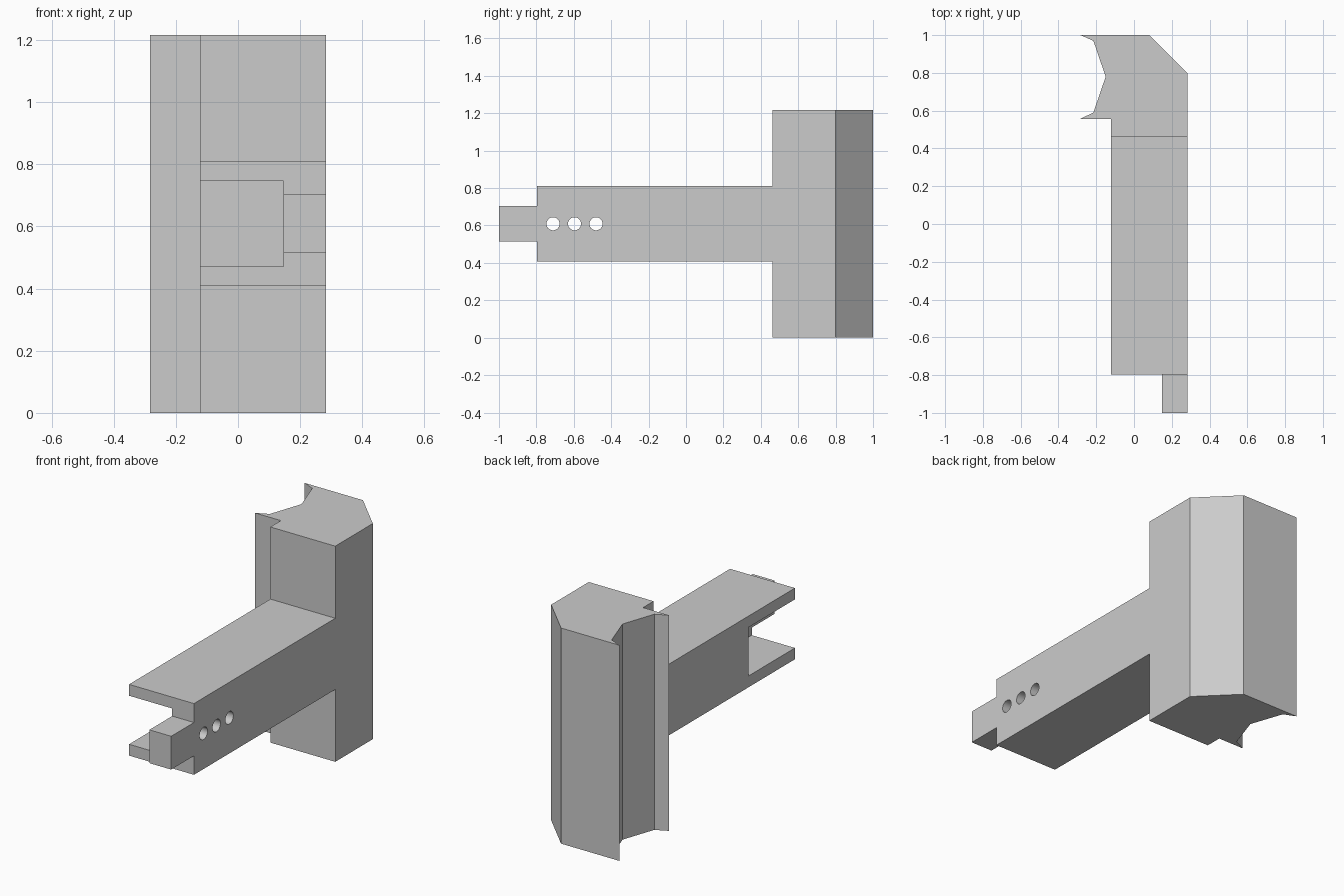
import bpy
import bmesh
from mathutils import Matrix, Vector

cube = bpy.data.objects.get("Cube")
if cube:
    bpy.data.objects.remove(cube, do_unlink=True)

grey = bpy.data.materials.new("light_grey")
grey.use_nodes = True
grey.diffuse_color = (0.6, 0.6, 0.6, 1)
grey.node_tree.nodes["Principled BSDF"].inputs["Base Color"].default_value = (0.6, 0.6, 0.6, 1)


def make_object(name, bm):
    bmesh.ops.recalc_face_normals(bm, faces=bm.faces)
    mesh = bpy.data.meshes.new(name)
    bm.to_mesh(mesh)
    bm.free()
    mesh.materials.append(grey)
    obj = bpy.data.objects.new(name, mesh)
    bpy.context.collection.objects.link(obj)
    return obj


def box(name, low, high):
    low, high = Vector(low), Vector(high)
    bm = bmesh.new()
    bmesh.ops.create_cube(bm, size=1)
    bmesh.ops.scale(bm, vec=high - low, verts=bm.verts)
    bmesh.ops.translate(bm, vec=(low + high) / 2, verts=bm.verts)
    return make_object(name, bm)


def prism(name, outline, height):
    bm = bmesh.new()
    face = bm.faces.new([bm.verts.new((x, y, 0)) for x, y in outline])
    result = bmesh.ops.extrude_face_region(bm, geom=[face])
    top = [v for v in result["geom"] if isinstance(v, bmesh.types.BMVert)]
    bmesh.ops.translate(bm, vec=(0, 0, height), verts=top)
    return make_object(name, bm)


def pin(name, radius, centre):
    bm = bmesh.new()
    bmesh.ops.create_cone(bm, cap_ends=True, segments=32, radius1=radius, radius2=radius,
                          depth=0.4, matrix=Matrix.Translation(centre) @ Matrix.Rotation(1.5707963, 4, "Y"))
    return make_object(name, bm)


def combine(target, tool, operation):
    tool.hide_render = True
    mod = target.modifiers.new(operation.lower(), "BOOLEAN")
    mod.operation = operation
    mod.solver = "EXACT"
    mod.object = tool
    bpy.context.view_layer.objects.active = target
    bpy.ops.object.modifier_apply(modifier=mod.name)
    bpy.data.objects.remove(tool, do_unlink=True)


LEFT, RIGHT, WALL = 0.283, -0.122, 0.147
MID = 0.609

# Upright head with a chamfered back corner and a notched gripping side
body = prism("bracket_body", [
    (-0.284, 1), (-0.215, 0.97), (-0.15, 0.78), (-0.215, 0.59), (-0.284, 0.557),
    (RIGHT, 0.557), (RIGHT, 0.463), (LEFT, 0.463), (LEFT, 0.798), (0.08, 1)], 1.217)

# Arm and the tongue at its tip
combine(body, box("arm", (RIGHT, -0.797, MID - 0.201), (LEFT, 0.5, MID + 0.201)), "UNION")
combine(body, box("tongue", (WALL, -1, MID - 0.094), (LEFT, -0.7, MID + 0.094)), "UNION")

# Pocket open at the tip and the right side
combine(body, box("pocket_cutter", (-0.3, -1.1, MID - 0.137), (WALL, -0.384, MID + 0.137)), "DIFFERENCE")

# Three pin holes through the remaining wall
for i in range(3):
    combine(body, pin("hole_cutter", 0.035, (0.2, -0.711 + 0.115 * i, MID)), "DIFFERENCE")

# Smooth hole walls, sharp corners elsewhere
body.select_set(True)
bpy.context.view_layer.objects.active = body
bpy.ops.object.shade_smooth_by_angle(angle=0.4)
